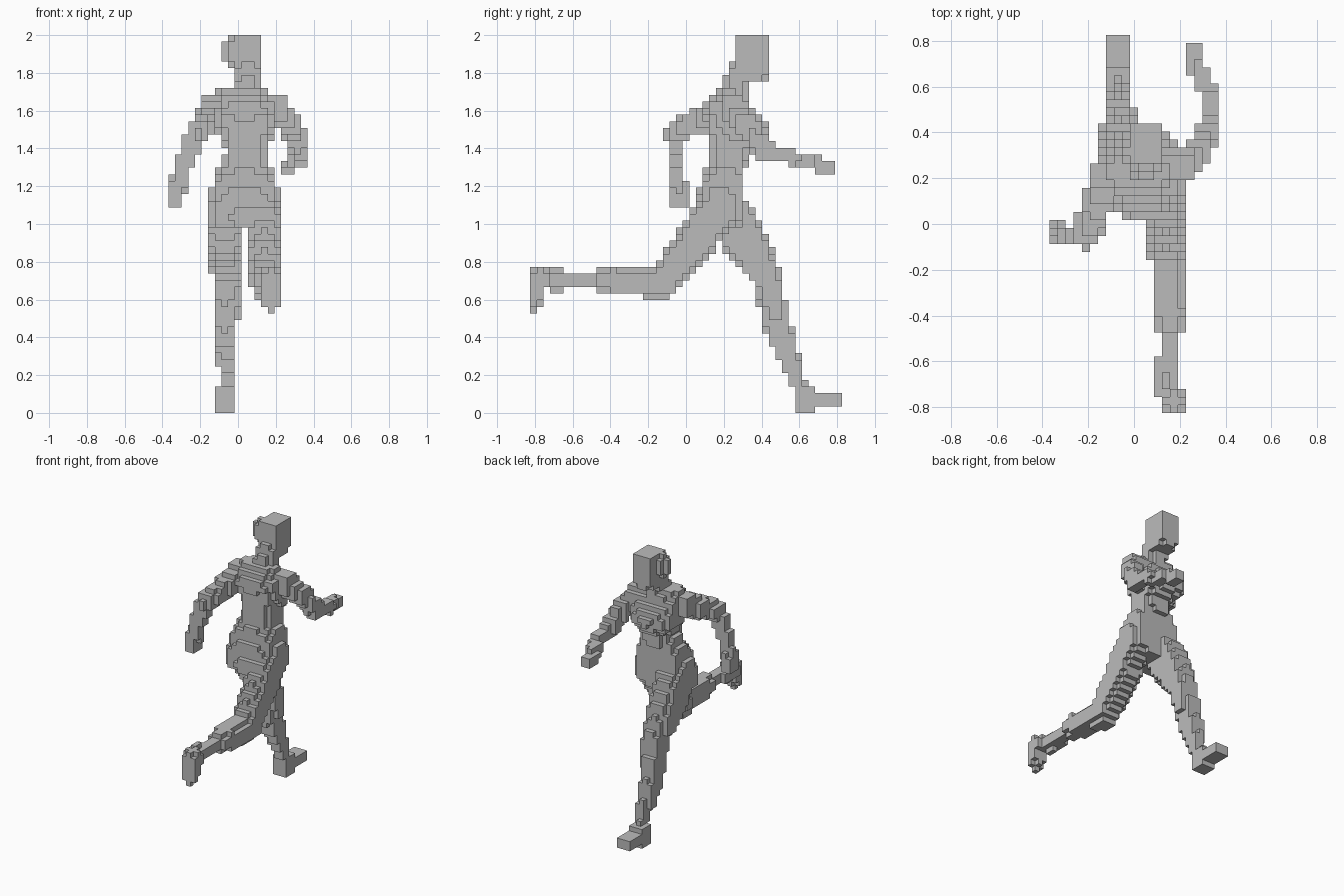
import bpy
import bmesh
import math
from mathutils import Vector

# Blocky running figure: each body part is swept through a few rounded blobs,
# given in block units, and then cut into cubes.
HEIGHT = 57
BLOCK = 2 / HEIGHT
HALF_WIDTH = 10
HALF_DEPTH = 23

if "Cube" in bpy.data.objects:
    bpy.data.objects.remove(bpy.data.objects["Cube"], do_unlink=True)

stone = bpy.data.materials.new("stone_grey")
stone.use_nodes = True
shade = (0.5, 0.5, 0.5, 1)
stone.diffuse_color = shade
stone.node_tree.nodes["Principled BSDF"].inputs["Base Color"].default_value = shade

# Which part each filled cell belongs to; the first claim wins
owner = {}


def blob_cells(centre, radius):
    """Grid cells whose centre lies inside a boxy ellipsoid."""
    columns, rows, layers = [range(math.floor(c - r) - 1, math.ceil(c + r) + 1)
                             for c, r in zip(centre, radius)]
    for i in columns:
        for j in rows:
            for k in layers:
                middle = (i, j, k + 0.5)
                reach = sum(abs((m - c) / r) ** 3
                            for m, c, r in zip(middle, centre, radius))
                inside = 0 <= k < HEIGHT and abs(i) <= HALF_WIDTH and abs(j) <= HALF_DEPTH
                if reach <= 1 and inside:
                    yield (i, j, k)


def full_radius(sizes):
    """One size is round; two are width and depth of a thin slice."""
    if len(sizes) == 1:
        return Vector(sizes * 3)
    if len(sizes) == 2:
        return Vector((*sizes, 1))
    return Vector(sizes)


def sweep(name, *keys, steps=16):
    """Claim the cells swept by blending each blob into the next."""
    blobs = [(Vector(key[:3]), full_radius(key[3:])) for key in keys]
    for start, end in zip(blobs, blobs[1:]):
        for step in range(steps + 1):
            t = step / steps
            for cell in blob_cells(start[0].lerp(end[0], t), start[1].lerp(end[1], t)):
                owner.setdefault(cell, name)


def build_part(name):
    """Make the outer cube faces of one part."""
    bm = bmesh.new()
    verts = {}

    def corner(point):
        key = tuple(round(2 * c) for c in point)
        if key not in verts:
            verts[key] = bm.verts.new(point * BLOCK)
        return verts[key]

    for cell in [c for c, part in owner.items() if part == name]:
        middle = Vector(cell) + Vector((0, 0, 0.5))
        for axis in range(3):
            for sign in (-1, 1):
                out = Vector((0, 0, 0))
                out[axis] = sign
                if tuple(int(c + o) for c, o in zip(cell, out)) in owner:
                    continue
                side = Vector((0, 0, 0))
                side[(axis + 1) % 3] = 1
                up = out.cross(side)
                turns = (-side - up, side - up, side + up, up - side)
                bm.faces.new([corner(middle + (out + turn) / 2) for turn in turns])
    mesh = bpy.data.meshes.new(name)
    bm.to_mesh(mesh)
    bm.free()
    mesh.materials.append(stone)
    bpy.context.scene.collection.objects.link(bpy.data.objects.new(name, mesh))


# Head and neck
sweep("head", (1.5, 10, 54.3, 2.3, 2.9, 3.2), (1.5, 10.4, 52, 2, 2.5, 1.9))
sweep("ear", (-1, 9, 53.5, 1), (-1, 9, 55.5, 1))
sweep("neck", (1.2, 7, 48.5, 1.8), (1.5, 8.5, 52, 1.8))

# Trunk, from the shoulders down
sweep("torso", (0.5, 6.5, 48, 4, 2), (1, 6.3, 46, 5, 3.7), (1, 7.8, 43, 4.4, 4.4),
      (1.5, 6.5, 40, 3.1, 3), (1, 6.2, 37, 3.6, 2.8))
sweep("hips", (1, 5.9, 36, 4.6, 3.1), (1, 5, 31, 5.6, 4), (1, 4.6, 29, 5.5, 3.8))

# Right leg, reaching ahead
sweep("right_thigh", (-1.8, 6, 31, 2.8, 4), (-2, 9.8, 24, 2.6, 3.4),
      (-1.7, 12.5, 19.5, 2.1, 2.1))
sweep("right_shin", (-1.7, 12.5, 19, 2), (-2, 14, 12.5, 1.9), (-1.5, 16.7, 5, 1.1))
sweep("right_foot", (-2, 18, 3, 1.5), (-2, 18, 1, 1.5), (-2, 18, 2, 1.5, 1.5),
      (-2, 22, 2.2, 1.5, 1.5))

# Left leg, kicked out behind
sweep("left_thigh", (4, 5, 31, 2.6, 3.8), (4, 1, 25, 2.5, 3.4),
      (4.2, -3.8, 19.5, 2.2, 2.4, 2.3))
sweep("left_shin", (4.3, -4, 19.5, 2.2), (4.5, -11, 20, 1.9), (4.5, -15, 20, 1.1),
      (4, -20, 20, 1.6))
sweep("left_foot", (5, -22, 20.5, 1.4), (5, -23, 16, 1))

# Left arm, bent and reaching ahead
sweep("left_upper_arm", (5.5, 7, 46, 2), (8, 9, 43.5, 1.6), (9.3, 11.8, 39.7, 1.4))
sweep("left_forearm", (9.3, 11.8, 39.2, 1.3), (9.5, 15.5, 38.6, 1.1), (7.2, 21.5, 37, 1))

# Right arm, swung back
sweep("right_upper_arm", (-3.5, 6, 46, 2), (-6, -1.5, 42.3, 1.6))
sweep("right_forearm", (-6.2, -1.5, 42, 1.5), (-8.6, -1.5, 37, 1.1), (-9.4, -1, 32.3, 1.3))

for part_name in sorted(set(owner.values())):
    build_part(part_name)
